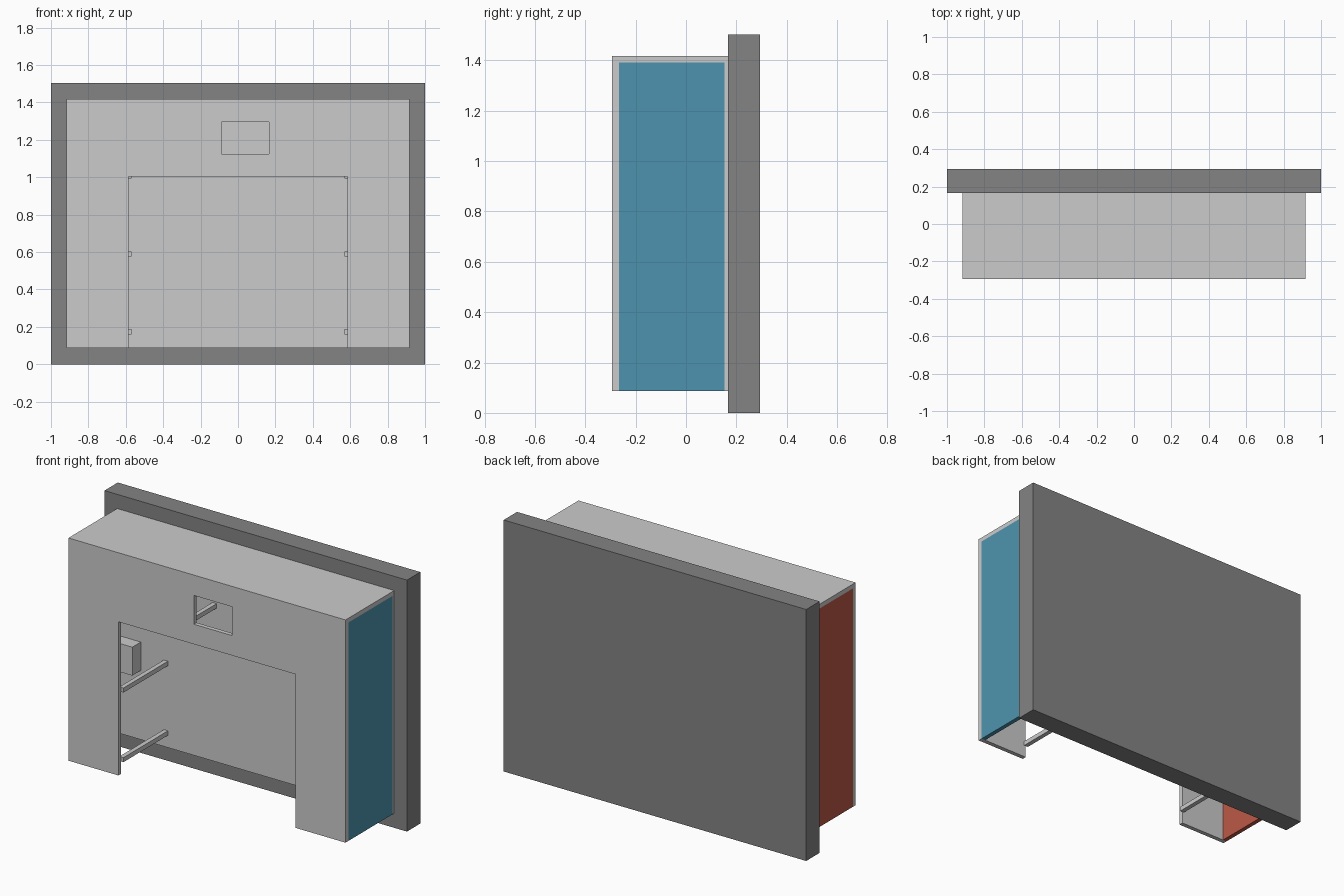
import bpy, bmesh
from mathutils import Vector, Matrix

if "Cube" in bpy.data.objects:
    bpy.data.objects.remove(bpy.data.objects["Cube"])


def material(name, rgb):
    m = bpy.data.materials.new(name)
    m.diffuse_color = (*rgb, 1)
    m.use_nodes = True
    m.node_tree.nodes["Principled BSDF"].inputs["Base Color"].default_value = m.diffuse_color
    return m


DARK = material("dark_grey", (0.23, 0.23, 0.23))
BLUE = material("blue", (0.076, 0.296, 0.43))
RED = material("red", (0.51, 0.10, 0.06))


def box(name, x, y, z, mat=None):
    """Box from (min, max) ranges on each axis."""
    lo, hi = Vector((x[0], y[0], z[0])), Vector((x[1], y[1], z[1]))
    size = hi - lo
    bm = bmesh.new()
    bmesh.ops.create_cube(bm, size=1, matrix=Matrix.Diagonal((*size, 1)))
    me = bpy.data.meshes.new(name)
    bm.to_mesh(me)
    bm.free()
    ob = bpy.data.objects.new(name, me)
    ob.location = (lo + hi) / 2
    bpy.context.collection.objects.link(ob)
    if mat:
        me.materials.append(mat)
    return ob


def flat_panel(name, outlines, y0, y1):
    """Extruded x-z panel; outlines inside the first one become holes."""
    cu = bpy.data.curves.new(name + "_profile", 'CURVE')
    cu.dimensions = '2D'
    cu.fill_mode = 'BOTH'
    cu.extrude = (y1 - y0) / 2
    for pts in outlines:
        sp = cu.splines.new('POLY')
        sp.points.add(len(pts) - 1)
        for p, (x, z) in zip(sp.points, pts):
            p.co = (x, z, 0, 1)
        sp.use_cyclic_u = True
    tmp = bpy.data.objects.new(name + "_profile", cu)
    me = bpy.data.meshes.new_from_object(tmp)
    bpy.data.objects.remove(tmp)
    me.transform(Matrix.Translation((0, (y0 + y1) / 2, 0)) @ Matrix.Rotation(1.5707963, 4, 'X'))
    for p in me.polygons:
        p.use_smooth = False
    me.name = name
    ob = bpy.data.objects.new(name, me)
    bpy.context.collection.objects.link(ob)
    return ob


W, Z0, Z1, T = 0.916, 0.087, 1.418, 0.026   # cabinet half width, bottom, top, wall
YF, YB = -0.293, 0.167                      # cabinet front and back
YI, YJ = YF + T, YB - 0.014                 # inner front and inner back
D, DZ = 0.586, 1.005                        # doorway half width and top

# Wall slab behind the cabinet
box("back_slab", (-1, 1), (YB, 0.293), (0, 1.503), DARK)

# Front with doorway and window
front = [(-W, Z0), (-D, Z0), (-D, DZ), (D, DZ), (D, Z0), (W, Z0), (W, Z1), (-W, Z1)]
window = [(-0.087, 1.124), (0.165, 1.124), (0.165, 1.296), (-0.087, 1.296)]
flat_panel("front_panel", [front, window], YF, YI)

# Remaining cabinet shell, open underneath
box("top_panel", (-W, W), (YI, YJ), (Z1 - T, Z1))
box("back_panel", (-W, W), (YJ, YB), (Z0, Z1))
box("right_side_panel", (W - T, W), (YI, YJ), (Z0, Z1 - T), BLUE)
box("left_side_panel", (-W, T - W), (YI, YJ), (Z0, Z1 - T), RED)

# Rails running front to back beside and above the doorway
R = 0.027
for side, s in (("left", -1), ("right", 1)):
    for i, (x, z) in enumerate([(0.584, 0.174), (0.584, 0.59), (0.584, 1.006), (0.262, 1.02)]):
        box(f"{side}_rail_{i + 1}", (s * x - R / 2, s * x + R / 2), (YI, YJ), (z - R / 2, z + R / 2))

# Small box on the inside back wall
box("inner_box", (T - W, -0.75), (YJ - 0.08, YJ), (0.50, 0.67))
